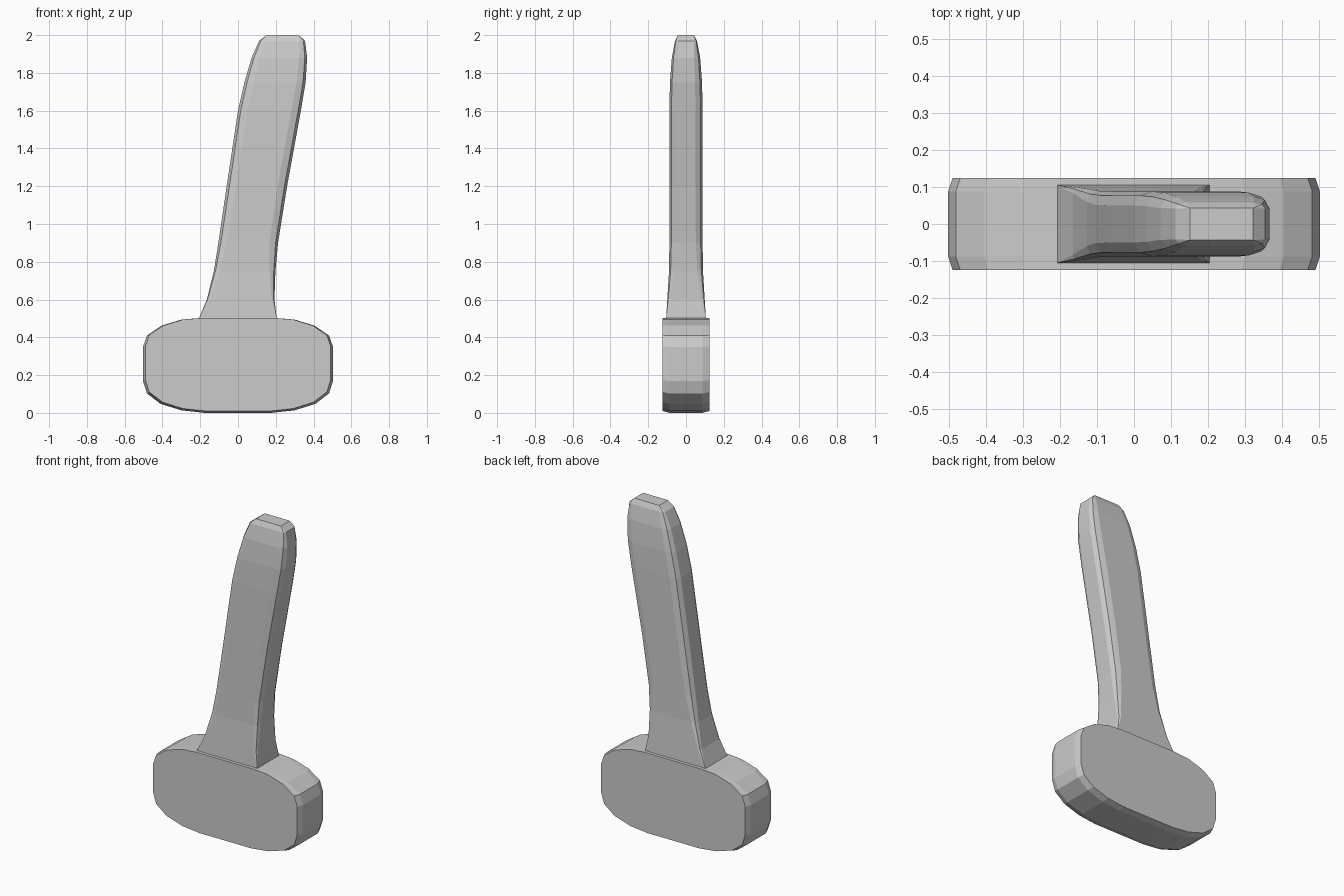
import bpy, bmesh
from math import sin, cos, pi

if "Cube" in bpy.data.objects:
    bpy.data.objects.remove(bpy.data.objects["Cube"])


def loft(name, rings, cap_start=True):
    """Skin a list of equally sized point loops and close the ends."""
    bm = bmesh.new()
    loops = [[bm.verts.new(p) for p in ring] for ring in rings]
    n = len(loops[0])
    for a, b in zip(loops, loops[1:]):
        for i in range(n):
            j = (i + 1) % n
            bm.faces.new((a[i], a[j], b[j], b[i]))
    if cap_start:
        bm.faces.new(loops[0][::-1])
    bm.faces.new(loops[-1])
    bmesh.ops.remove_doubles(bm, verts=bm.verts, dist=1e-4)
    bmesh.ops.recalc_face_normals(bm, faces=bm.faces)
    mesh = bpy.data.meshes.new(name)
    bm.to_mesh(mesh)
    bm.free()
    obj = bpy.data.objects.new(name, mesh)
    bpy.context.collection.objects.link(obj)
    return obj


# Rounded head block: half outline mirrored in x, edges slightly bevelled
half = [(0.18, 0.003), (0.3, 0.016), (0.41, 0.05), (0.482, 0.105), (0.503, 0.17),
        (0.503, 0.35), (0.482, 0.41), (0.405, 0.462), (0.3, 0.494), (0.2, 0.502)]
outline = half + [(-x, z) for x, z in reversed(half)]


def head_ring(y, sx, sz):
    return [(x * sx, y, 0.5 + (z - 0.5) * sz) for x, z in outline]


loft("head", [head_ring(-0.125, 0.975, 0.985), head_ring(-0.088, 1, 1.005),
              head_ring(0.088, 1, 1.005), head_ring(0.125, 0.975, 0.985)])


# Leaning handle: rounded-rectangle sections that start square at the head
def handle_ring(z, x0, x1, hy, rx, ry):
    cx, hx = (x0 + x1) / 2, (x1 - x0) / 2
    ring = []
    for q, (sx, sy) in enumerate([(1, 1), (-1, 1), (-1, -1), (1, -1)]):
        for k in range(3):
            a = (q + k / 2) * pi / 2
            ring.append((cx + sx * (hx - rx) + rx * cos(a),
                         sy * (hy - ry) + ry * sin(a), z))
    return ring


sections = [  # z, left x, right x, half depth, corner radius x, corner radius y
    (0.5, -0.207, 0.205, 0.105, 0, 0),
    (0.6, -0.165, 0.193, 0.099, 0.014, 0.016),
    (0.75, -0.128, 0.198, 0.09, 0.03, 0.03),
    (0.9, -0.104, 0.212, 0.088, 0.045, 0.036),
    (1.2, -0.06, 0.26, 0.088, 0.05, 0.038),
    (1.6, 0.0, 0.333, 0.088, 0.05, 0.038),
    (1.75, 0.034, 0.358, 0.085, 0.048, 0.037),
    (1.88, 0.072, 0.366, 0.075, 0.042, 0.032),
    (1.97, 0.112, 0.355, 0.058, 0.03, 0.016),
    (2.0, 0.152, 0.322, 0.043, 0, 0),
]
loft("handle", [handle_ring(*s) for s in sections], cap_start=False)
